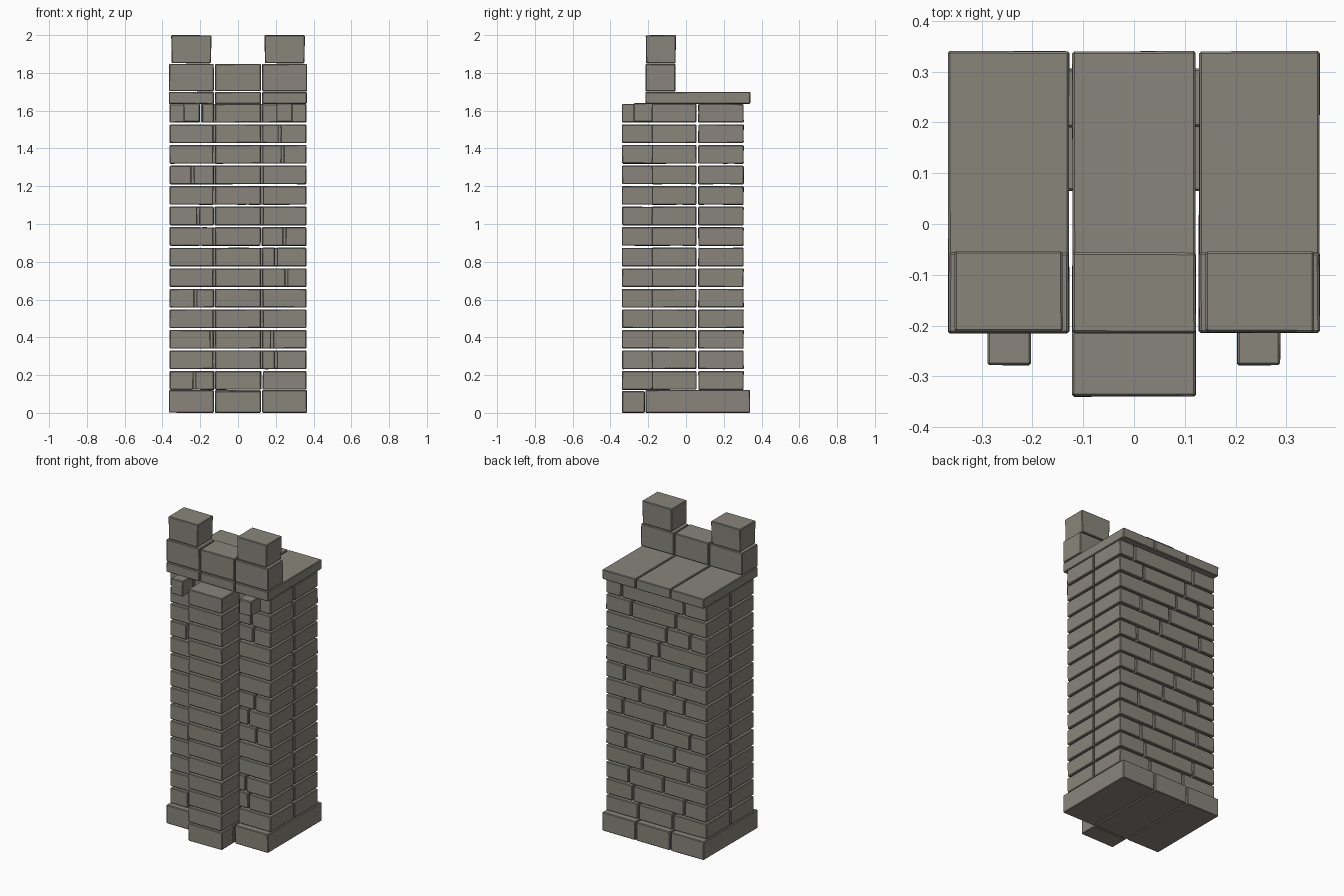
import bpy, bmesh, random
from mathutils import Vector

if "Cube" in bpy.data.objects:
    bpy.data.objects.remove(bpy.data.objects["Cube"])

random.seed(4)

stone = bpy.data.materials.new("grey_stone")
stone.diffuse_color = (0.25, 0.235, 0.20, 1)
stone.use_nodes = True
stone.node_tree.nodes["Principled BSDF"].inputs["Base Color"].default_value = stone.diffuse_color


def add_block(bm, x0, x1, y0, y1, z0, z1, wobble=0.002, taper=0.0):
    """One rough-cut stone block with chipped edges."""
    lo, hi = Vector((x0, y0, z0)), Vector((x1, y1, z1))
    r = bmesh.ops.create_cube(bm, size=1)
    for v in r["verts"]:
        top = v.co.z > 0
        s = 1 + (taper if top else 0)
        for k in range(3):
            mid, half = (lo[k] + hi[k]) / 2, (hi[k] - lo[k]) / 2
            side = 1 if v.co[k] > 0 else -1
            grow = s if k < 2 else 1
            v.co[k] = mid + side * (half * grow - random.uniform(0, wobble))
    edges = list({e for v in r["verts"] for e in v.link_edges})
    bmesh.ops.bevel(bm, geom=edges, offset=0.004, segments=1, affect='EDGES')


def make(name, blocks, **kw):
    bm = bmesh.new()
    for b in blocks:
        add_block(bm, *b, **kw)
    bmesh.ops.recalc_face_normals(bm, faces=bm.faces)
    me = bpy.data.meshes.new(name)
    bm.to_mesh(me)
    bm.free()
    me.materials.append(stone)
    ob = bpy.data.objects.new(name, me)
    bpy.context.collection.objects.link(ob)


COLS = [(-0.366, -0.127), (-0.122, 0.122), (0.127, 0.366)]
FRONT, BACK, SIDE = -0.182, 0.306, 0.363

# Base and cap slabs
make("base_blocks", [(a, b, -0.215, 0.34, 0, 0.122) for a, b in COLS]
     + [(-0.122, 0.122, -0.34, -0.217, 0, 0.115)])
make("cap_slabs", [(a, b, -0.216, 0.341, 1.635, 1.70) for a, b in COLS])

# Inner edge of the front corner bricks, course by course (left, right)
N = 0.13
front = [(.235, N), (N, .205), (.145, .185), (N, N), (.23, N), (N, .26), (N, .205),
         (N, .25), (.215, N), (N, N), (.245, N), (N, .24), (N, .225), (.2, .24)]
# Joints along the back wall
back = [(-.12, .13), (-.2, .17), (-.05, .2), (-.23, .1), (-.13, .22), (-.24, .03),
        (-.06, .24), (-.2, .12), (-.13, .23), (-.25, .05), (-.02, .2), (-.24, -.07),
        (-.14, .18), (-.2, .25)]

pillar, front_wall, side_wall, back_wall = [], [], [], []
G = 0.004
for i, ((l, r), (p, q)) in enumerate(zip(front, back)):
    z0 = 0.122 + i * 0.1088
    z1 = z0 + 0.1
    pillar.append((-0.122, 0.122, -0.34, -0.10, z0, z1))
    for s, w in ((-1, l), (1, r)):
        # Front corner brick and the small filler beside the pillar
        xs = sorted((s * SIDE, s * w))
        side_wall.append((*xs, FRONT, 0.056, z0, z1))
        if w > 0.14:
            xs = sorted((s * (w - 0.009), s * 0.127))
            front_wall.append((*xs, FRONT + 0.003, -0.08, z0, z1))
        # Rear half of the side wall
        xs = sorted((s * SIDE, s * 0.25))
        side_wall.append((*xs, 0.064, 0.19, z0, z1))
    # Rear course: its end bricks close the side walls
    ends = [-SIDE, p, q, SIDE]
    for a, b in zip(ends, ends[1:]):
        y0 = 0.064 if abs(a) == SIDE or abs(b) == SIDE else 0.19
        back_wall.append((a + (G if a != -SIDE else 0), b - (G if b != SIDE else 0),
                          y0, BACK, z0, z1))
# The end bricks already reach the side joint, so only those are kept
side_wall = [b for b in side_wall if b[2] != 0.064]

make("front_pillar_bricks", pillar)
make("front_wall_bricks", front_wall)
make("side_wall_bricks", side_wall)
make("back_wall_bricks", back_wall)

# Small corbels under the cap
make("corbels", [(a, a + 0.087, -0.279, -0.12, 1.54, 1.64) for a in (-0.289, 0.202)])

# Battlements
make("parapet_blocks", [(a, b, -0.215, -0.055, 1.702, 1.848) for a, b in COLS])
make("merlons", [(-0.353, -0.142, -0.212, -0.054, 1.85, 2.0),
                 (0.142, 0.353, -0.212, -0.054, 1.85, 2.0)], taper=0.02)
